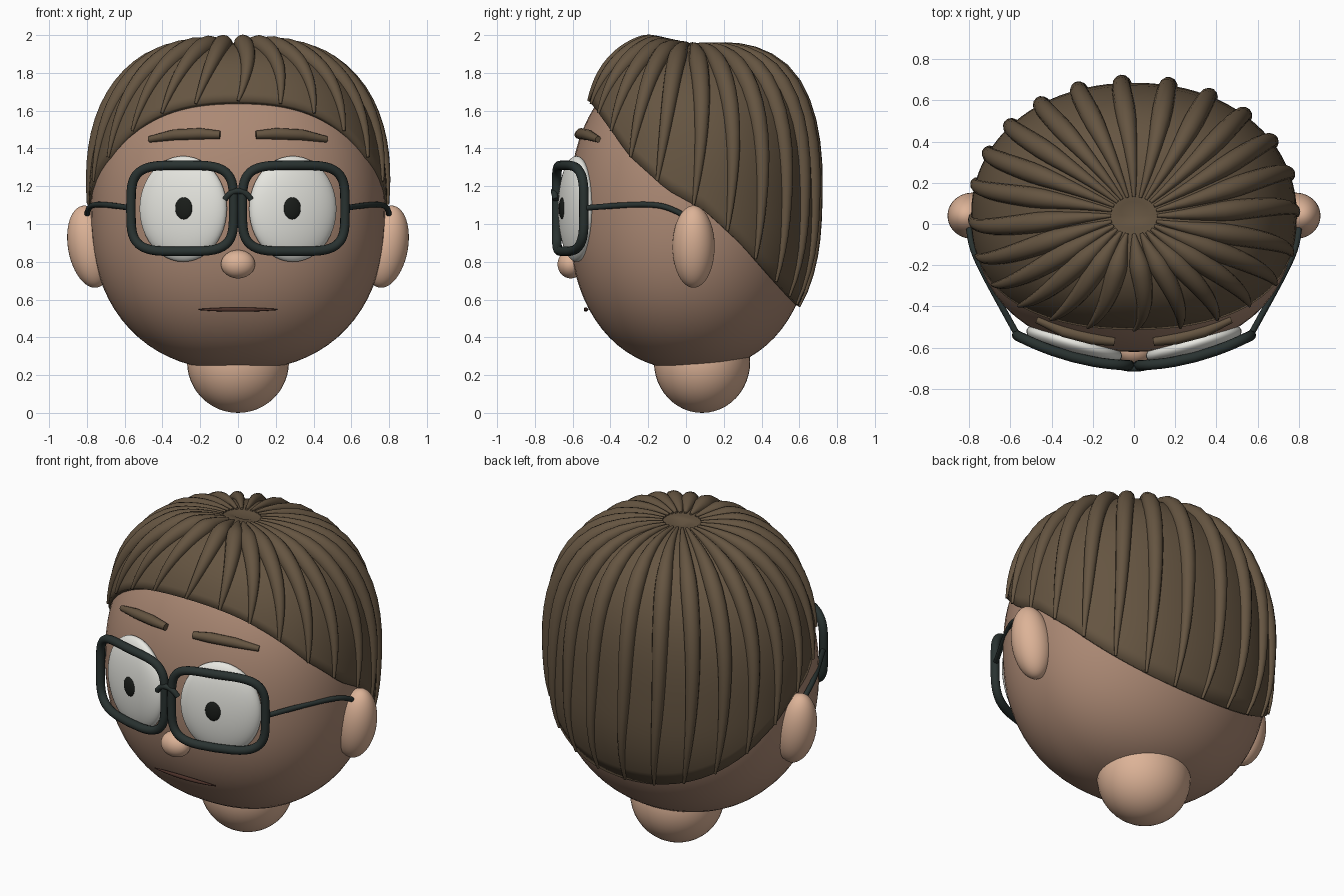
import bpy, bmesh, math
from math import sin, cos, pi

if "Cube" in bpy.data.objects:
    bpy.data.objects.remove(bpy.data.objects["Cube"])


def material(name, rgb):
    m = bpy.data.materials.new(name)
    m.diffuse_color = (*rgb, 1)
    m.use_nodes = True
    m.node_tree.nodes["Principled BSDF"].inputs["Base Color"].default_value = m.diffuse_color
    return m


FACE = material("face_skin", (0.41, 0.25, 0.175))
SKIN = material("light_skin", (0.72, 0.45, 0.31))
HAIR = material("hair_brown", (0.13, 0.09, 0.053))
WHITE = material("eye_white", (0.8, 0.8, 0.75))
BLACK = material("black", (0.01, 0.012, 0.01))
FRAME = material("frame_dark", (0.022, 0.032, 0.03))
LIP = material("lip", (0.07, 0.03, 0.022))


def spow(v, e):
    return math.copysign(abs(v) ** e, v)


def mesh_object(name, bm, mat):
    bmesh.ops.recalc_face_normals(bm, faces=bm.faces)
    me = bpy.data.meshes.new(name)
    bm.to_mesh(me)
    bm.free()
    me.shade_smooth()
    me.materials.append(mat)
    ob = bpy.data.objects.new(name, me)
    bpy.context.collection.objects.link(ob)
    return ob


def ball(name, loc, scale, mat, rot=(0, 0, 0)):
    bm = bmesh.new()
    bmesh.ops.create_uvsphere(bm, u_segments=40, v_segments=24, radius=1)
    ob = mesh_object(name, bm, mat)
    ob.location, ob.scale, ob.rotation_euler = loc, scale, rot
    return ob


def tube(name, paths, radius, mat, cyclic=False, kind='POLY'):
    """Round tubes along paths of (x, y, z, relative radius)."""
    cu = bpy.data.curves.new(name, 'CURVE')
    cu.dimensions = '3D'
    cu.bevel_depth, cu.bevel_resolution = radius, 4
    cu.use_fill_caps = True
    cu.resolution_u = 8
    for path in paths:
        sp = cu.splines.new(kind)
        sp.points.add(len(path) - 1)
        for p, (x, y, z, r) in zip(sp.points, path):
            p.co, p.radius = (x, y, z, 1), r
        sp.use_cyclic_u = cyclic
        sp.use_smooth = True
        if kind == 'NURBS':
            sp.order_u = 3
            sp.use_endpoint_u = True
    cu.materials.append(mat)
    ob = bpy.data.objects.new(name, cu)
    bpy.context.collection.objects.link(ob)
    return ob


# Head: slightly squared ellipsoid, fuller at the front
bm = bmesh.new()
bmesh.ops.create_uvsphere(bm, u_segments=64, v_segments=40, radius=1)
for v in bm.verts:
    x, y, z = v.co
    q = 2.3 if y < 0 else 2.0
    h = math.hypot(x, y)
    g = h / max(1e-6, (abs(x) ** q + abs(y) ** q) ** (1 / q))
    p = 2.3 if z > 0 else 2.25
    n = (h ** p + abs(z) ** p) ** (1 / p)
    v.co = (0.78 * g * x / n, 0.04 + (0.66 if y < 0 else 0.635) * g * y / n,
            1.05 + (0.84 if z > 0 else 0.825) * z / n)
mesh_object("head", bm, FACE)

# Neck, nose and ears
ball("neck", (0, 0.085, 0.27), (0.27, 0.255, 0.27), SKIN)
ball("nose", (0, -0.61, 0.787), (0.09, 0.07, 0.075), SKIN)
for s, side in ((-1, "left"), (1, "right")):
    ball(side + "_ear", (s * 0.785, 0.04, 0.88), (0.115, 0.112, 0.22), SKIN,
         (0, s * math.radians(10), 0))

# Hair surface: azimuth phi (0 = front), polar angle a from the crown
HAIRLINE = [(-0.7, 1.88), (-0.48, 1.61), (-0.3, 1.36), (-0.1, 1.18),
            (0.1, 1.07), (0.3, 0.89), (0.8, 0.34)]


def hairline(y):
    for (y0, z0), (y1, z1) in zip(HAIRLINE, HAIRLINE[1:]):
        if y <= y1:
            return z0 + (z1 - z0) * (y - y0) / (y1 - y0)
    return 0.3


def hair_point(phi, a, lift=0):
    s, c, front = sin(a), cos(a), cos(phi)
    p = 2.4
    if a < pi / 2:
        p = 2.62 + (0.4 if front > 0 else 0.25) * front * front
    n = (s ** p + abs(c) ** p) ** (1 / p)
    r = s / n
    ry, e = (0.615, 0.86) if front > 0 else (0.645, 0.95)
    x = (0.79 + lift) * r * spow(sin(phi), e)
    y = 0.04 - (ry + lift) * r * spow(front, e)
    z = 1.05 + ((0.9 if c > 0 else 0.8) + lift) * c / n
    # swell at the front of the crown
    return x, y, z + 0.022 * max(0, front) * max(0, c) * min(1, 2.5 * r)


def hair_end(phi):
    lo, hi = 0.2, 2.8
    for _ in range(30):
        mid = (lo + hi) / 2
        x, y, z = hair_point(phi, mid)
        lo, hi = (mid, hi) if z > hairline(y) else (lo, mid)
    return lo


# Hair cap
bm = bmesh.new()
SEG, ROWS = 84, 20
crown = bm.verts.new((0, 0.04, 1.93))
rings = []
for j in range(1, ROWS + 1):
    rings.append([bm.verts.new(hair_point(i * 2 * pi / SEG,
                  hair_end(i * 2 * pi / SEG) * j / ROWS)) for i in range(SEG)])
for i in range(SEG):
    k = (i + 1) % SEG
    bm.faces.new((crown, rings[0][i], rings[0][k]))
    for r0, r1 in zip(rings, rings[1:]):
        bm.faces.new((r0[i], r1[i], r1[k], r0[k]))
cap = mesh_object("hair_cap", bm, HAIR)
mod = cap.modifiers.new("thickness", 'SOLIDIFY')
mod.thickness, mod.offset = 0.05, -1

# Hair strands fanning out from the crown and tapering to the hairline
strands = []
N, STEPS = 24, 18
for i in range(N):
    phi = i * 2 * pi / N
    path = []
    for j in range(STEPS + 1):
        t = j / STEPS
        f = phi + 0.07 * sin(pi * t)
        a = 0.14 + (hair_end(f) - 0.14) * t
        w = 0.16 + 2.8 * t if t < 0.3 else 1 - 0.85 * ((t - 0.3) / 0.7) ** 1.7
        path.append((*hair_point(f, a, 0.003), w))
    strands.append(path)
tube("hair_strands", strands, 0.05, HAIR)

# Eyes, pupils, eyebrows
for s, side in ((-1, "left"), (1, "right")):
    yaw = s * math.radians(16)
    ball(side + "_eye", (s * 0.29, -0.58, 1.08), (0.24, 0.075, 0.28), WHITE, (0, 0, yaw))
    ball(side + "_pupil", (s * 0.287, -0.652, 1.083), (0.048, 0.018, 0.06), BLACK, (0, 0, yaw))
    tube(side + "_eyebrow", [[(s * 0.095, -0.57, 1.472, 0.7), (s * 0.2, -0.555, 1.478, 1),
                              (s * 0.34, -0.52, 1.472, 0.95), (s * 0.47, -0.465, 1.448, 0.55)]],
         0.03, HAIR)

# Mouth
mouth = [(0.21 * t, -0.53 + 0.012 * t * t, 0.547, 1.05 - 0.8 * t * t)
         for t in [k / 6 - 1 for k in range(13)]]
tube("mouth", [mouth], 0.011, LIP)


# Glasses: wrapped rounded-square rims, bridge and temples
def wrap(x):
    return -0.685 + 0.45 * x * x


rims = []
for s in (-1, 1):
    rim = []
    for k in range(48):
        t = k * 2 * pi / 48
        x = s * 0.295 + 0.272 * spow(cos(t), 0.5)
        rim.append((x, wrap(x), 1.083 + 0.228 * spow(sin(t), 0.5), 1))
    rims.append(rim)
tube("glasses_rims", rims, 0.025, FRAME, cyclic=True)
tube("glasses_bridge", [[(-0.07, -0.69, 1.13, 1), (-0.04, -0.7, 1.175, 1),
                         (0.04, -0.7, 1.175, 1), (0.07, -0.69, 1.13, 1)]],
     0.016, FRAME, kind='NURBS')
for s, side in ((-1, "left"), (1, "right")):
    tube(side + "_temple", [[(s * 0.57, -0.53, 1.085, 1), (s * 0.67, -0.35, 1.1, 1),
                             (s * 0.76, -0.18, 1.105, 1), (s * 0.795, -0.08, 1.085, 1),
                             (s * 0.80, -0.01, 1.045, 1)]], 0.015, FRAME, kind='NURBS')
